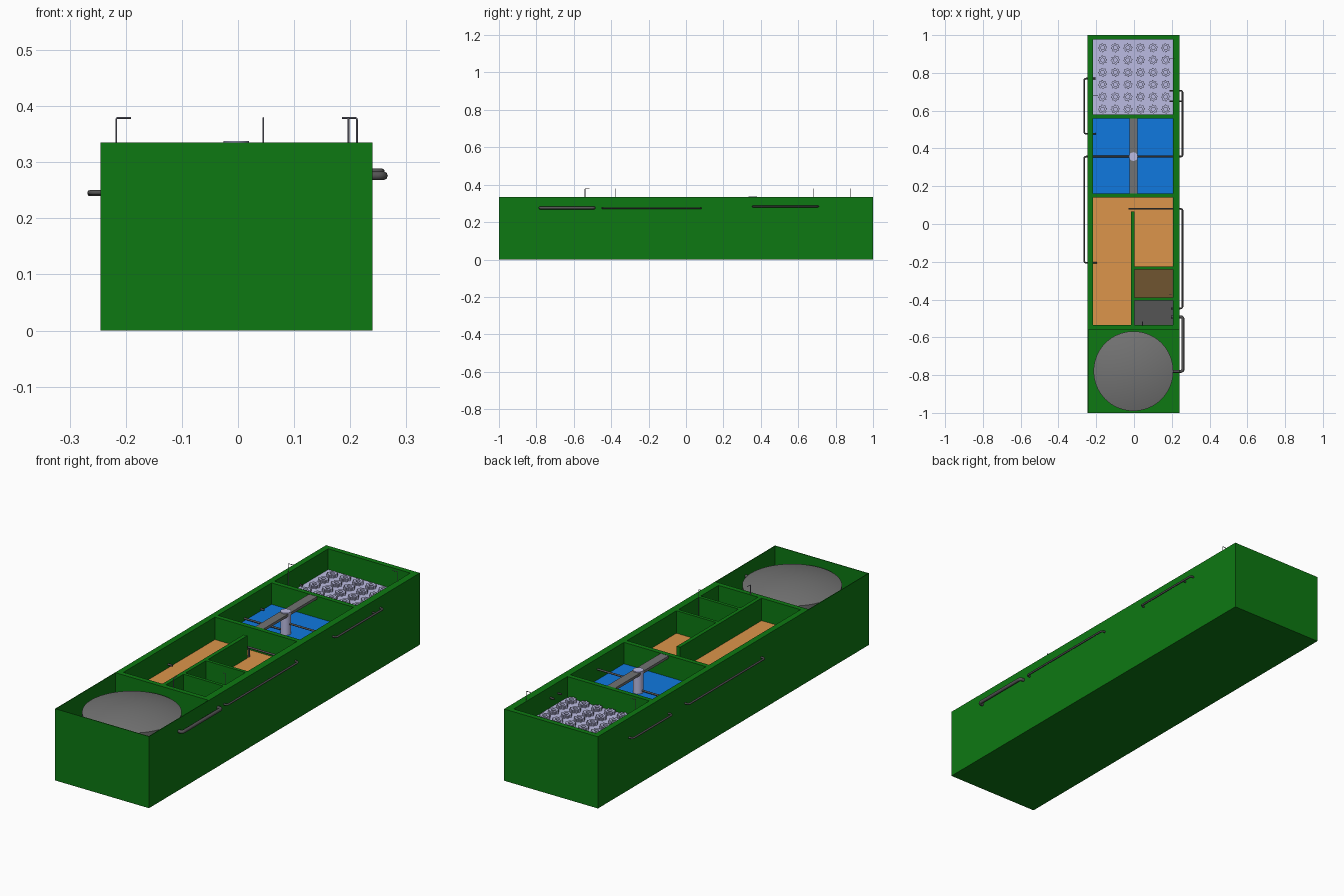
import bpy, bmesh, math
from mathutils import Vector

if "Cube" in bpy.data.objects:
    bpy.data.objects.remove(bpy.data.objects["Cube"])

def mat(name, r, g, b):
    m = bpy.data.materials.new(name)
    m.diffuse_color = (r, g, b, 1)
    m.use_nodes = True
    m.node_tree.nodes["Principled BSDF"].inputs["Base Color"].default_value = m.diffuse_color
    return m

GREEN = mat("green_paint", 0.004, 0.19, 0.006)
ORANGE = mat("orange_liquid", 0.72, 0.30, 0.07)
BLUE = mat("blue_water", 0.005, 0.19, 0.74)
BROWN = mat("brown_sludge", 0.16, 0.09, 0.03)
LAVENDER = mat("lavender", 0.50, 0.50, 0.76)
GREY = mat("mid_grey", 0.17, 0.17, 0.17)
DARK = mat("dark_grey", 0.09, 0.09, 0.09)
WIRE = mat("wire_grey", 0.25, 0.25, 0.32)

def new_object(name, bm, material):
    bmesh.ops.recalc_face_normals(bm, faces=bm.faces)
    me = bpy.data.meshes.new(name)
    bm.to_mesh(me)
    bm.free()
    ob = bpy.data.objects.new(name, me)
    bpy.context.collection.objects.link(ob)
    me.materials.append(material)
    return ob

def box(name, x0, x1, y0, y1, z0, z1, material):
    bm = bmesh.new()
    bmesh.ops.create_cube(bm, size=1)
    for v in bm.verts:
        v.co = ((x0 + x1) / 2 + v.co.x * (x1 - x0),
                (y0 + y1) / 2 + v.co.y * (y1 - y0),
                (z0 + z1) / 2 + v.co.z * (z1 - z0))
    return new_object(name, bm, material)

def lathe(name, profile, x, y, material, n=48):
    """Revolve (radius, z) points around a vertical axis."""
    bm = bmesh.new()
    rings = []
    for r, z in profile:
        if r == 0:
            rings.append([bm.verts.new((x, y, z))] * n)
        else:
            rings.append([bm.verts.new((x + r * math.cos(2 * math.pi * i / n),
                                        y + r * math.sin(2 * math.pi * i / n), z)) for i in range(n)])
    for a, b in zip(rings, rings[1:]):
        for i in range(n):
            j = (i + 1) % n
            bm.faces.new(list(dict.fromkeys((a[i], a[j], b[j], b[i]))))
    ob = new_object(name, bm, material)
    bpy.ops.object.select_all(action='DESELECT')
    ob.select_set(True)
    bpy.context.view_layer.objects.active = ob
    bpy.ops.object.shade_smooth_by_angle(angle=math.radians(35))
    return ob

def pipe(name, points, radius, material, bend=0.012):
    """Round tube along a path with softened corners."""
    pts = [Vector(p) for p in points]
    path = [pts[0]]
    for a, p, b in zip(pts, pts[1:], pts[2:]):
        s, e = p + (a - p).normalized() * bend, p + (b - p).normalized() * bend
        for k in range(5):
            t = k / 4
            path.append(s * (1 - t) ** 2 + p * 2 * t * (1 - t) + e * t * t)
    path.append(pts[-1])
    cu = bpy.data.curves.new(name, 'CURVE')
    cu.dimensions = '3D'
    cu.bevel_depth = radius
    cu.bevel_resolution = 2
    cu.use_fill_caps = True
    sp = cu.splines.new('POLY')
    sp.points.add(len(path) - 1)
    for q, p in zip(sp.points, path):
        q.co = (*p, 1)
    ob = bpy.data.objects.new(name, cu)
    bpy.context.collection.objects.link(ob)
    cu.materials.append(material)

X0, X1, H = -0.245, 0.24, 0.335      # outer sides and height
IL, IR = -0.217, 0.207               # inner faces of the side walls
SPLIT = -0.558                       # front bay / main basin boundary

# Main basin floor, side walls and cross walls
box("basin_floor", X0, X1, SPLIT, 1, 0, 0.015, GREEN)
box("left_wall", X0, IL, SPLIT, 1, 0, H, GREEN)
box("right_wall", IR, X1, SPLIT, 1, 0, H, GREEN)
for i, (a, b) in enumerate([(SPLIT, -0.535), (0.14, 0.162), (0.558, 0.58), (0.976, 1)]):
    box(f"cross_wall_{i + 1}", IL, IR, a, b, 0, H, GREEN)
# Dividers of the two-lane basin
box("lane_divider", -0.016, 0.002, -0.535, 0.066, 0, H, GREEN)
box("sludge_wall_rear", 0.002, IR, -0.24, -0.225, 0, H, GREEN)
box("sludge_wall_front", 0.002, IR, -0.405, -0.39, 0, H, GREEN)

# Thin-walled front bay with domed round tank
T = 0.003
box("front_bay_floor", X0, X1, -1, SPLIT, 0, 0.01, GREEN)
box("front_bay_front", X0, X1, -1, -1 + T, 0, H, GREEN)
box("front_bay_left", X0, X0 + T, -1, SPLIT, 0, H, GREEN)
box("front_bay_right", X1 - T, X1, -1, SPLIT, 0, H, GREEN)
dome_r, dome_h = 0.211, 0.032
dome = [(dome_r * math.cos(t * math.pi / 16), 0.30 + dome_h * (1 - math.cos(t * math.pi / 16) ** 2))
        for t in range(8)]
lathe("round_tank", [(0, 0.01), (dome_r, 0.01)] + dome + [(0, 0.30 + dome_h)], -0.003, -0.779, GREY, 64)

# Basin contents
box("orange_lane_left", IL, -0.016, -0.535, 0.14, 0.015, 0.23, ORANGE)
box("orange_lane_right", -0.016, IR, -0.225, 0.14, 0.015, 0.2299, ORANGE)
box("brown_sludge", 0.002, IR, -0.39, -0.24, 0.015, 0.2, BROWN)
box("grey_sludge", 0.002, IR, -0.535, -0.405, 0.015, 0.2, DARK)
box("blue_water", IL, IR, 0.162, 0.558, 0.015, 0.235, BLUE)
box("filter_bed", IL, IR, 0.58, 0.976, 0.015, 0.238, LAVENDER)

# Toothed filter nozzles on the bed, in a 6 x 6 grid
bm = bmesh.new()
N = 32
for row in range(6):
    for col in range(6):
        cx, cy = -0.166 + col * 0.0668, 0.608 + row * 0.065
        rings = []
        for inner, z in ((False, 0.236), (False, 0.251), (True, 0.251), (True, 0.239)):
            ring = []
            for i in range(N):
                r = 0.010 if inner else (0.024 if i % 4 < 2 else 0.019)
                a = 2 * math.pi * i / N
                ring.append(bm.verts.new((cx + r * math.cos(a), cy + r * math.sin(a), z)))
            rings.append(ring)
        for a, b in zip(rings, rings[1:]):
            for i in range(N):
                j = (i + 1) % N
                bm.faces.new((a[i], a[j], b[j], b[i]))
        bm.faces.new(rings[-1])
new_object("filter_nozzles", bm, LAVENDER)

# Clarifier bridge and centre column
box("clarifier_bridge", -0.024, 0.018, 0.162, 0.558, 0.322, 0.334, GREY)
lathe("centre_column", [(0, 0.1), (0.023, 0.1), (0.023, 0.338), (0, 0.338)], -0.003, 0.357, LAVENDER, 32)

# Outside transfer pipes: (name, start x, y from, y to, end x, side x, z, radius)
for name, xs, ya, yb, xe, side, z, r in [
        ("inlet_pipe", 0.19, -0.78, -0.492, 0.195, 0.259, 0.276, 0.008),
        ("right_pipe", -0.03, 0.08, -0.447, 0.195, 0.257, 0.275, 0.0045),
        ("clarifier_outlet_pipe", -0.003, 0.357, 0.706, 0.187, 0.257, 0.284, 0.0045),
        ("clarifier_inlet_pipe", -0.003, 0.357, -0.205, -0.195, -0.264, 0.246, 0.0045),
        ("filter_pipe", -0.2, 0.478, 0.77, -0.205, -0.264, 0.244, 0.0045)]:
    pipe(name, [(xs, ya, z), (side, ya, z), (side, yb, z), (xe, yb, z)], r, DARK)
pipe("right_pipe_drop", [(0.0, 0.08, 0.275), (0.0, 0.08, 0.225)], 0.004, DARK)
pipe("outlet_branch", [(0.187, 0.65, 0.284), (0.257, 0.65, 0.284)], 0.004, DARK)

# Thin bent wire probes: (x, y, offset of the bent tip)
for i, (x, y, dx, dy) in enumerate([(-0.217, 0.68, 0.026, 0), (0.212, 0.877, -0.027, 0),
                                    (0.197, -0.375, -0.012, 0), (0.045, -0.54, 0, 0.025)]):
    pipe(f"wire_probe_{i + 1}", [(x, y, 0.2), (x, y, 0.379), (x + dx, y + dy, 0.379)], 0.0015, WIRE, 0.003)
